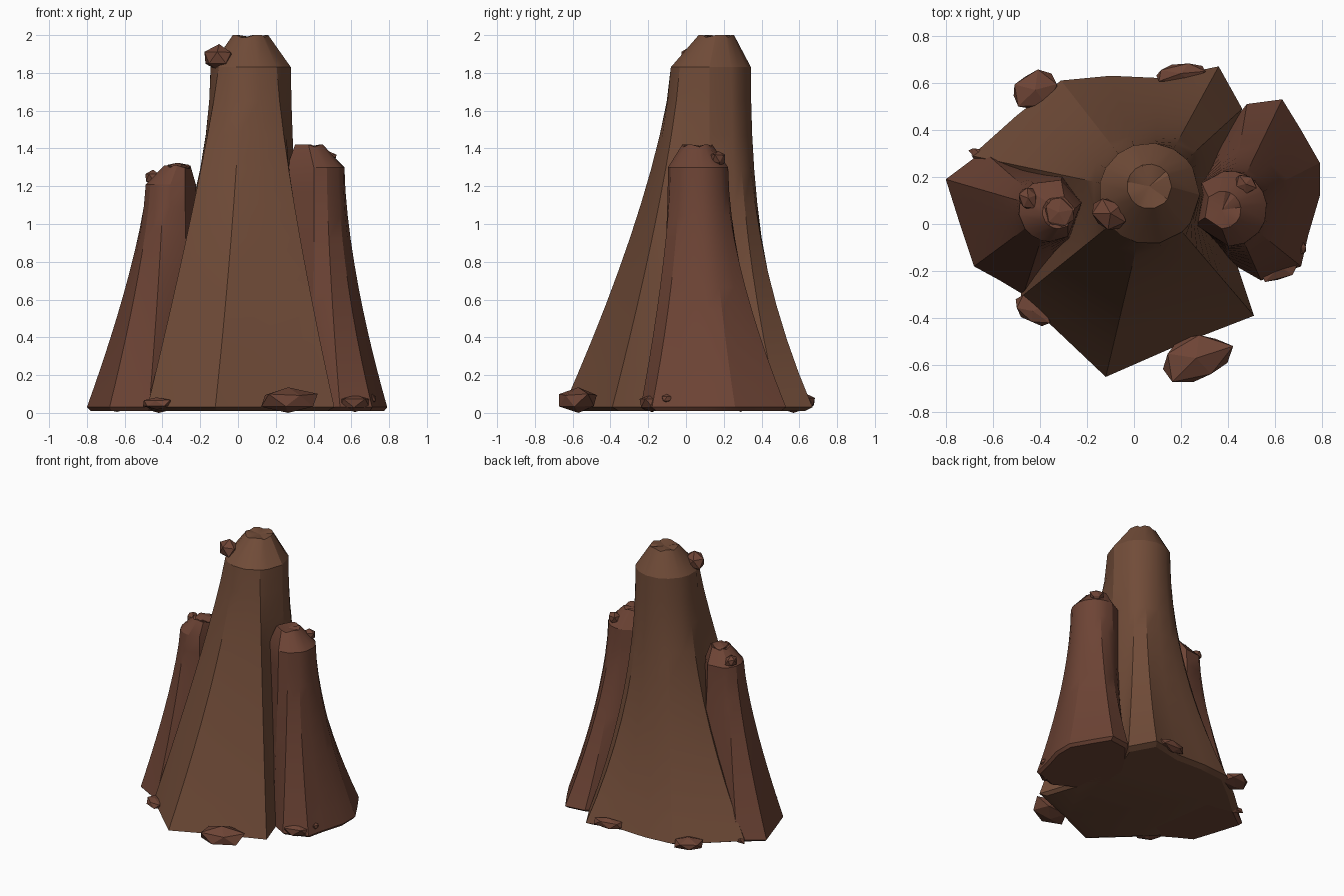
import bpy, bmesh, math, random
from mathutils import Vector, Matrix

if "Cube" in bpy.data.objects:
    bpy.data.objects.remove(bpy.data.objects["Cube"])


def material(name, rgb):
    m = bpy.data.materials.new(name)
    m.diffuse_color = (*rgb, 1)
    m.use_nodes = True
    m.node_tree.nodes["Principled BSDF"].inputs["Base Color"].default_value = m.diffuse_color
    return m


BROWN = material("brown_rock", (0.165, 0.072, 0.040))
RED = material("red_rock", (0.155, 0.058, 0.036))


def finish(name, bm, mat, smooth):
    bmesh.ops.recalc_face_normals(bm, faces=bm.faces)
    me = bpy.data.meshes.new(name)
    bm.to_mesh(me)
    bm.free()
    ob = bpy.data.objects.new(name, me)
    bpy.context.collection.objects.link(ob)
    me.materials.append(mat)
    if smooth:
        bpy.ops.object.select_all(action='DESELECT')
        ob.select_set(True)
        bpy.context.view_layer.objects.active = ob
        bpy.ops.object.shade_smooth_by_angle(angle=math.radians(25))
    return ob


def spire(name, base, shoulder, top, mat, steps=10):
    """Loft from an irregular foot (x, y, flare power) to a round shoulder and blunt cap.
    shoulder and top are (x, y, z, radius)."""
    bm = bmesh.new()
    sx, sy, sz, sr = shoulder
    tx, ty, tz, tr = top
    z0 = 0.03
    dirs = [(Vector((x, y)) - Vector((sx, sy))).normalized() for x, y, p in base]
    mid = sum((Vector((x, y)) for x, y, p in base), Vector((0, 0))) / len(base)
    rings = [[(mid.x + (x - mid.x) * 0.93, mid.y + (y - mid.y) * 0.93, 0.01)
              for x, y, p in base]]
    for i in range(steps + 1):
        t = 1 - i / steps
        ring = []
        for (x, y, p), d in zip(base, dirs):
            f = t ** p
            ax, ay = sx + d.x * sr, sy + d.y * sr
            ring.append((ax + (x - ax) * f, ay + (y - ay) * f, sz + (z0 - sz) * t))
        rings.append(ring)
    rings.append([(tx + d.x * tr, ty + d.y * tr, tz - 0.012 * (k % 3 == 0))
                  for k, d in enumerate(dirs)])
    vs = [[bm.verts.new(c) for c in r] for r in rings]
    n = len(base)
    for a, b in zip(vs, vs[1:]):
        for k in range(n):
            bm.faces.new((a[k], a[(k + 1) % n], b[(k + 1) % n], b[k]))
    bm.faces.new(vs[0][::-1])
    # slightly dished cap
    c = bm.verts.new((tx, ty, tz - 0.01))
    for k in range(n):
        bm.faces.new((vs[-1][k], vs[-1][(k + 1) % n], c))
    return finish(name, bm, mat, True)


def boulder(name, loc, half, turn, seed, mat):
    """Jittered faceted stone fitted to the given half sizes."""
    rng = random.Random(seed)
    bm = bmesh.new()
    bmesh.ops.create_icosphere(bm, subdivisions=1, radius=1)
    for v in bm.verts:
        v.co *= rng.uniform(0.85, 1.12)
    bm.transform(Matrix.Translation(loc) @ Matrix.Rotation(math.radians(turn), 4, 'Z')
                 @ Matrix.Diagonal((*half, 1)))
    for v in bm.verts:
        v.co.z = max(v.co.z, 0.0)
    return finish(name, bm, mat, False)


# tall central spire
spire("main_spire",
      [(-0.12, -0.65, 1.4), (0.2, -0.51, 1.4), (0.51, -0.39, 1.3), (0.42, -0.12, 1.5),
       (0.40, 0.12, 1.6), (0.40, 0.33, 1.8), (0.46, 0.49, 2), (0.36, 0.67, 2.2),
       (0.12, 0.62, 2.3), (-0.10, 0.63, 2.2), (-0.31, 0.61, 2), (-0.5, 0.46, 1.9),
       (-0.69, 0.29, 1.9), (-0.48, 0.0, 1.6), (-0.48, -0.31, 1.15), (-0.31, -0.47, 1.3)],
      (0.065, 0.13, 1.83, 0.215), (0.065, 0.16, 2.0, 0.095), BROWN)

# shorter left spire
spire("left_spire",
      [(-0.80, 0.19, 1.35), (-0.74, 0.0, 1.4), (-0.68, -0.18, 1.35), (-0.57, -0.24, 1.4),
       (-0.47, -0.30, 1.3), (-0.36, -0.22, 1.4), (-0.25, -0.1, 1.4), (-0.18, 0.1, 1.4),
       (-0.28, 0.27, 1.5), (-0.5, 0.28, 1.6), (-0.64, 0.31, 1.5)],
      (-0.355, 0.06, 1.21, 0.135), (-0.32, 0.05, 1.31, 0.07), RED)

# shorter right spire
spire("right_spire",
      [(0.54, -0.24, 1.5), (0.71, -0.18, 1.7), (0.74, -0.05, 1.7), (0.79, 0.12, 1.6),
       (0.79, 0.26, 1.6), (0.71, 0.40, 1.6), (0.63, 0.53, 1.6), (0.48, 0.51, 1.7),
       (0.36, 0.36, 1.5), (0.26, 0.2, 1.4), (0.26, 0.0, 1.4), (0.40, -0.16, 1.5)],
      (0.405, 0.065, 1.30, 0.16), (0.375, 0.06, 1.42, 0.08), RED)

# stones at the foot
for i, (loc, half, turn) in enumerate([
        ((0.265, -0.57, 0.065), (0.165, 0.115, 0.072), 18),
        ((0.62, -0.18, 0.05), (0.11, 0.06, 0.05), 25),
        ((-0.43, -0.37, 0.052), (0.09, 0.055, 0.034), -35),
        ((-0.42, 0.57, 0.045), (0.115, 0.09, 0.045), 15),
        ((0.20, 0.64, 0.06), (0.135, 0.048, 0.045), 5),
        ((0.71, -0.10, 0.075), (0.025, 0.03, 0.025), 0),
        ((-0.64, 0.29, 0.03), (0.07, 0.03, 0.025), -20)]):
    boulder(f"foot_stone_{i + 1}", loc, half, turn, i + 3, RED)

# stones lodged near the tops
for i, (loc, half, turn) in enumerate([
        ((-0.10, 0.045, 1.88), (0.085, 0.07, 0.065), -30),
        ((-0.45, 0.11, 1.245), (0.045, 0.055, 0.045), 20),
        ((0.475, 0.17, 1.345), (0.05, 0.045, 0.045), -20),
        ((-0.32, 0.05, 1.305), (0.075, 0.07, 0.02), 10)]):
    boulder(f"top_stone_{i + 1}", loc, half, turn, i + 20, RED)
